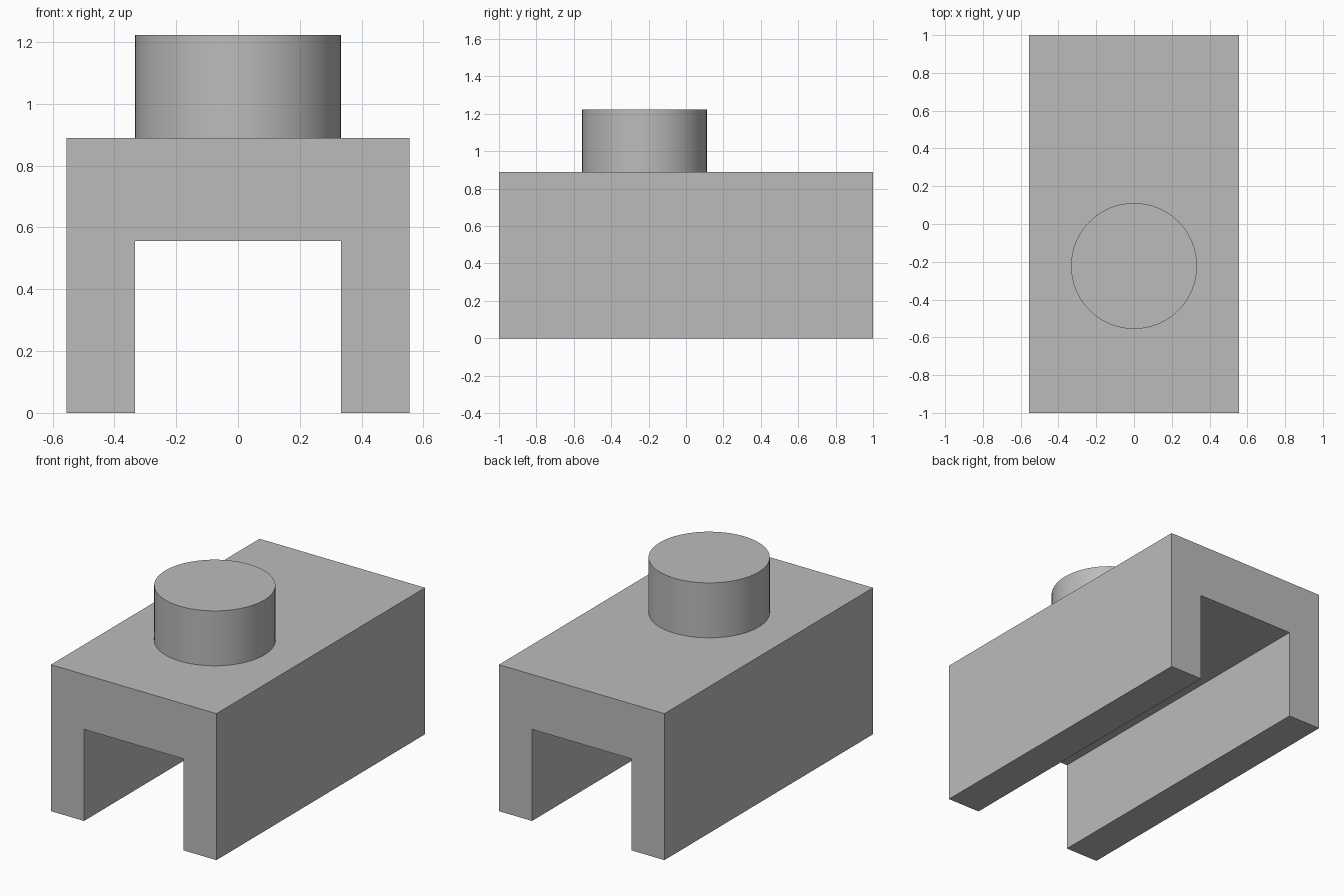
import bpy
import bmesh
import math
from mathutils import Matrix

default = bpy.data.objects.get("Cube")
if default:
    bpy.data.objects.remove(default, do_unlink=True)

U = 1 / 9  # base unit: the body is 18 units long

grey = bpy.data.materials.new("plain grey")
grey.use_nodes = True
colour = (0.5, 0.5, 0.5, 1)
grey.diffuse_color = colour
grey.node_tree.nodes["Principled BSDF"].inputs["Base Color"].default_value = colour


def add_object(name, bm):
    bmesh.ops.recalc_face_normals(bm, faces=bm.faces)
    mesh = bpy.data.meshes.new(name)
    bm.to_mesh(mesh)
    bm.free()
    mesh.materials.append(grey)
    obj = bpy.data.objects.new(name, mesh)
    bpy.context.collection.objects.link(obj)
    return obj


# Channel body: an arch profile extruded from front to back
half = [(3, 0), (5, 0), (5, 8), (3, 5)]
inner_foot, outer_foot, shoulder, inner_top = half
right_side = [inner_top, inner_foot, outer_foot, shoulder]
profile = right_side + [(-x, z) for x, z in reversed(right_side)]
bm = bmesh.new()
front = bm.faces.new([bm.verts.new((x * U, -1, z * U)) for x, z in profile])
sweep = bmesh.ops.extrude_face_region(bm, geom=[front], use_keep_orig=True)
back = [v for v in sweep["geom"] if isinstance(v, bmesh.types.BMVert)]
bmesh.ops.translate(bm, verts=back, vec=(0, 2, 0))
add_object("channel_body", bm)

# Round stud on top, set towards the front
bm = bmesh.new()
bmesh.ops.create_cone(
    bm, cap_ends=True, segments=64, radius1=3 * U, radius2=3 * U, depth=3 * U,
    matrix=Matrix.Translation((0, -2 * U, 9.5 * U)))
stud = add_object("round_stud", bm)
bpy.ops.object.select_all(action="DESELECT")
stud.select_set(True)
bpy.context.view_layer.objects.active = stud
bpy.ops.object.shade_smooth_by_angle(angle=math.radians(30))
